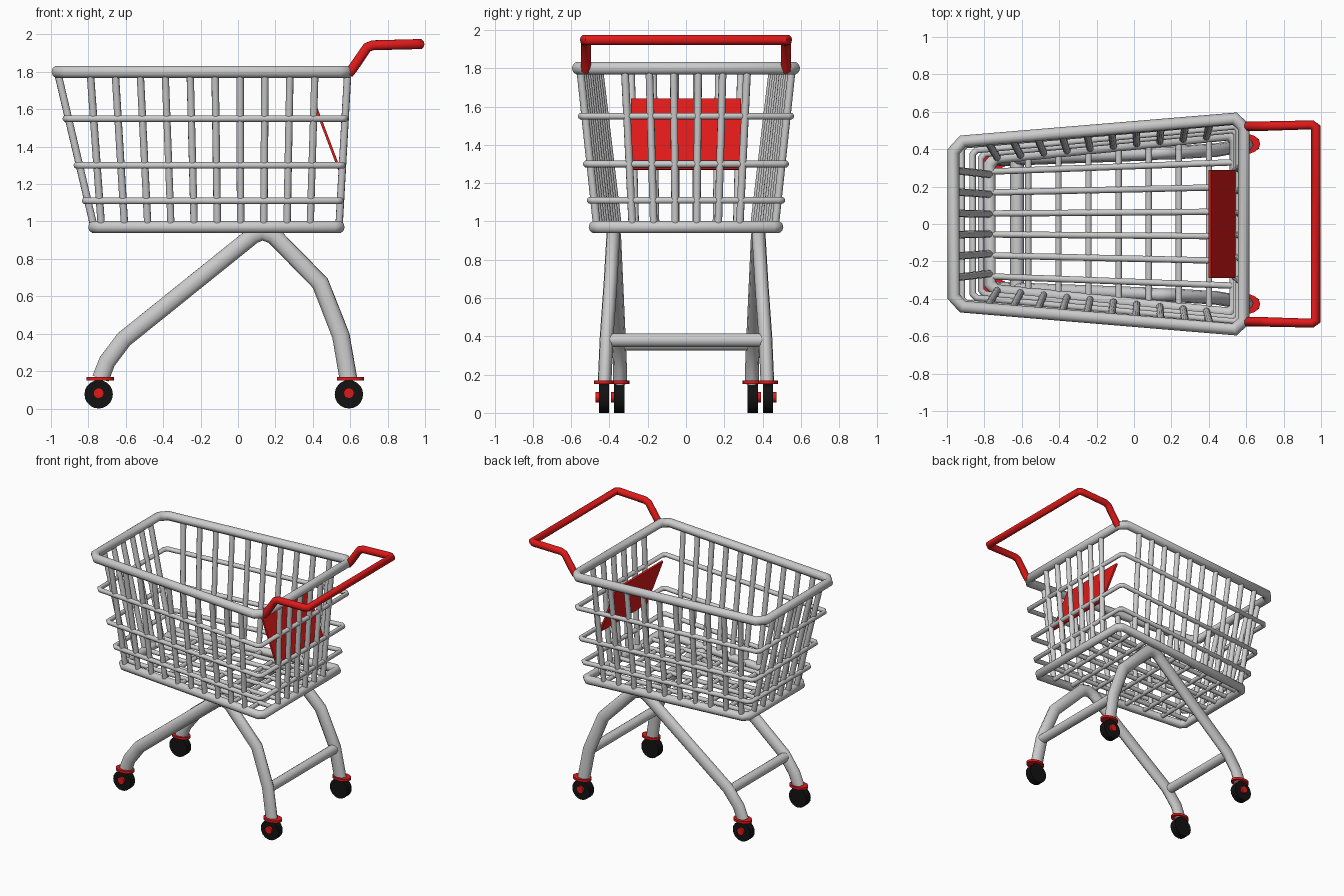
import bpy, math
from mathutils import Vector

if "Cube" in bpy.data.objects:
    bpy.data.objects.remove(bpy.data.objects["Cube"])


def material(name, color):
    m = bpy.data.materials.new(name)
    m.diffuse_color = color
    m.use_nodes = True
    m.node_tree.nodes["Principled BSDF"].inputs["Base Color"].default_value = m.diffuse_color
    return m


RED = material("red", (0.75, 0.01, 0.01, 1))
BLACK = material("black", (0.006, 0.006, 0.006, 1))


def tubes(name, paths, radius, closed=False, mat=None, flat=1.0):
    """Round bars along paths, joined as one mesh; flat narrows them in y."""
    cu = bpy.data.curves.new(name, 'CURVE')
    cu.dimensions = '3D'
    cu.bevel_depth = radius
    cu.bevel_resolution = 3
    cu.use_fill_caps = True
    for path in paths:
        sp = cu.splines.new('POLY')
        sp.points.add(len(path) - 1)
        for p, (x, y, z) in zip(sp.points, path):
            p.co = (x, y / flat, z, 1)
        sp.use_cyclic_u = closed
    tmp = bpy.data.objects.new(name + "_path", cu)
    bpy.context.collection.objects.link(tmp)
    dg = bpy.context.evaluated_depsgraph_get()
    me = bpy.data.meshes.new_from_object(tmp.evaluated_get(dg))
    bpy.data.objects.remove(tmp)
    for v in me.vertices:
        v.co.y *= flat
    return finish(bpy.data.objects.new(name, me), mat, True)


def finish(ob, mat=None, link=False):
    if link:
        bpy.context.collection.objects.link(ob)
    if mat:
        ob.data.materials.clear()
        ob.data.materials.append(mat)
    bpy.ops.object.select_all(action='DESELECT')
    ob.select_set(True)
    bpy.context.view_layer.objects.active = ob
    bpy.ops.object.shade_smooth_by_angle(angle=math.radians(50))
    return ob


def disc(name, loc, r, depth, mat, along_y=True, sy=1.0):
    bpy.ops.mesh.primitive_cylinder_add(vertices=20, radius=r, depth=depth, location=loc,
                                        rotation=(math.pi / 2 if along_y else 0, 0, 0))
    ob = bpy.context.object
    ob.name = name
    ob.scale.y = sy
    return finish(ob, mat)


def lerp(a, b, t):
    return a + (b - a) * t


TOP, BOTTOM = 1.80, 0.97


def basket(z):
    """Front x, back x, front half width, back half width at height z."""
    t = (TOP - z) / (TOP - BOTTOM)
    return (lerp(-0.965, -0.77, t), lerp(0.587, 0.54, t),
            lerp(0.438, 0.35, t), lerp(0.568, 0.48, t))


def half_width(x, z):
    x0, x1, y0, y1 = basket(z)
    return lerp(y0, y1, (x - x0) / (x1 - x0))


def ring(z, cut, ox=0.0, oy=0.0):
    """Tapered loop with chamfered corners."""
    x0, x1, y0, y1 = basket(z)
    x0, y0, y1 = x0 - ox, y0 + oy, y1 + oy
    c = [Vector(p) for p in ((x0, -y0, z), (x1, -y1, z), (x1, y1, z), (x0, y0, z))]
    out = []
    for i in range(4):
        for n in (c[i - 1], c[(i + 1) % 4]):
            out.append(c[i] + (n - c[i]).normalized() * cut)
    return out


# Basket rims and hoops
tubes("top_rim", [ring(TOP, 0.05)], 0.034, True)
tubes("bottom_rim", [ring(BOTTOM, 0.03)], 0.033, True)
tubes("basket_hoops", [ring(z, 0.02, 0.015, 0.008) for z in (1.55, 1.30, 1.11)], 0.018, True)

# Upright bars of the long sides
side = []
for i in range(10):
    xt, xb = -0.79 + 0.1335 * i, -0.73 + 0.124 * i
    for s in (-1, 1):
        side.append([(xt, s * half_width(xt, TOP), TOP),
                     (xb, s * half_width(xb, BOTTOM), BOTTOM)])
tubes("side_bars", side, 0.02)

# Upright bars of the two ends, and the floor grid
ends, floor = [], []
xt0, xt1 = basket(TOP)[:2]
xb0, xb1 = basket(BOTTOM)[:2]
for k in (-2.5, -1.5, -0.5, 0.5, 1.5, 2.5):
    ends.append([(xt0, k * 0.115, TOP), (xb0, k * 0.106, BOTTOM)])
    ends.append([(xt1, k * 0.128, TOP), (xb1, k * 0.112, BOTTOM)])
    floor.append([(xb0, k * 0.112, 0.98), (xb1, k * 0.132, 0.98)])
for i in range(7):
    x = -0.565 + 0.161 * i
    w = half_width(x, BOTTOM)
    floor.append([(x, -w, 0.97), (x, w, 0.97)])
tubes("end_bars", ends, 0.02)
tubes("floor_bars", floor, 0.017)

# Legs: one bent tube on each side
leg = [(-0.735, 0.345, 0.16), (-0.70, 0.345, 0.25), (-0.61, 0.35, 0.37), (0.08, 0.375, 0.925),
       (0.13, 0.38, 0.945), (0.19, 0.38, 0.925), (0.44, 0.395, 0.67), (0.55, 0.415, 0.39),
       (0.59, 0.425, 0.16)]
tubes("legs", [[(x, s * y, z) for x, y, z in leg] for s in (-1, 1)], 0.048, flat=0.75)
tubes("leg_crossbars", [[(x, -y, z), (x, y, z)]
                        for x, y, z in ((-0.625, 0.35, 0.36), (0.555, 0.41, 0.38))], 0.037)

# Wheels with outer hubs and red caps
for end, x, y in (("front", -0.745, 0.348), ("back", 0.593, 0.428)):
    for s, sname in ((-1, "near"), (1, "far")):
        tag = end + "_" + sname
        disc(tag + "_wheel", (x, s * y, 0.076), 0.076, 0.054, BLACK)
        disc(tag + "_hub", (x, s * (y + 0.022), 0.082), 0.028, 0.044, RED)
        disc(tag + "_wheel_cap", (x + 0.008, s * y, 0.16), 0.073, 0.018, RED, False, 0.72)

# Handle
half = [(0.59, 0.522, 1.79), (0.615, 0.522, 1.82), (0.69, 0.522, 1.93), (0.72, 0.524, 1.942),
        (0.95, 0.53, 1.948), (0.972, 0.515, 1.948)]
tubes("handle", [half + [(x, -y, z) for x, y, z in reversed(half)]], 0.028, mat=RED, flat=0.9)

# Tilted seat panel at the back
a, b = Vector((0.405, 0, 1.64)), Vector((0.545, 0, 1.27))
d = b - a
bpy.ops.mesh.primitive_cube_add(size=1, location=(a + b) / 2,
                                rotation=(0, math.atan2(-d.x, -d.z) + math.pi, 0))
panel = bpy.context.object
panel.name = "seat_panel"
panel.scale = (0.014, 0.575, d.length)
panel.rotation_euler.y = math.atan2(d.x, d.z)
finish(panel, RED)
